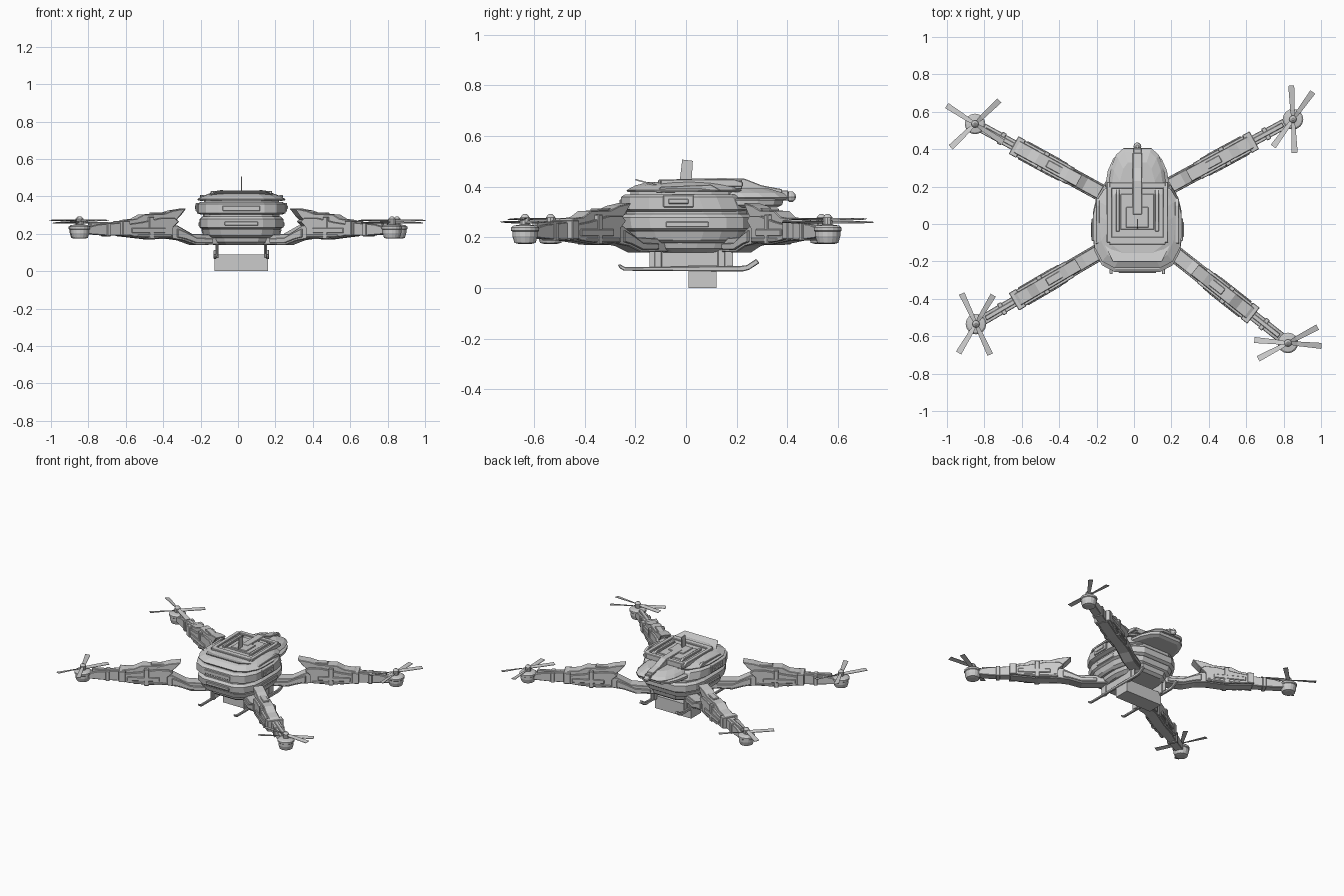
import bpy, bmesh, math
from mathutils import Matrix

CX = 0.018  # centre line of the hull
I = Matrix.Identity(4)
SIDE = Matrix.Rotation(math.pi / 2, 4, 'Z')  # local x -> world y


def finish(name, bm, M=I, bevel=0.0):
    bmesh.ops.recalc_face_normals(bm, faces=bm.faces)
    me = bpy.data.meshes.new(name)
    bm.to_mesh(me)
    bm.free()
    ob = bpy.data.objects.new(name, me)
    ob.matrix_world = M
    bpy.context.collection.objects.link(ob)
    if bevel:
        m = ob.modifiers.new("bevel", 'BEVEL')
        m.width, m.segments = bevel, 1
    return ob


def loft(name, rings, M=I):
    bm = bmesh.new()
    loops = [[bm.verts.new(p) for p in r] for r in rings]
    n = len(loops[0])
    for a, b in zip(loops, loops[1:]):
        for i in range(n):
            bm.faces.new((a[i], a[(i + 1) % n], b[(i + 1) % n], b[i]))
    bm.faces.new(loops[0])
    bm.faces.new(loops[-1])
    return finish(name, bm, M)


def prism(name, pts, w, M=I, bevel=0.003):
    """Profile in local xz, extruded symmetrically along local y."""
    bm = bmesh.new()
    f = bm.faces.new([bm.verts.new((x, -w / 2, z)) for x, z in pts])
    r = bmesh.ops.extrude_face_region(bm, geom=[f])
    bmesh.ops.translate(bm, vec=(0, w, 0), verts=[v for v in r['geom'] if isinstance(v, bmesh.types.BMVert)])
    return finish(name, bm, M, bevel)


def box(name, x0, x1, y0, y1, z0, z1, M=I, bevel=0.003):
    T = M @ Matrix.Translation((0, (y0 + y1) / 2, 0))
    return prism(name, [(x0, z0), (x1, z0), (x1, z1), (x0, z1)], y1 - y0, T, bevel)


def lathe(name, prof, n, M=I):
    return loft(name, [[(r * math.cos(2 * math.pi * i / n), r * math.sin(2 * math.pi * i / n), z)
                        for i in range(n)] for r, z in prof], M)


def outline(z, hw, yf, yr):
    """Chamfered hull cross-section: half width, front y, rear y."""
    half = [(.52, yf), (.8, yf + .035), (.97, yf + .11), (1, yf + .17),
            (1, yr - .17), (.93, yr - .1), (.76, yr - .035), (.5, yr)]
    pts = [(CX + hw * a, y, z) for a, y in half]
    return pts + [(2 * CX - x, y, z) for x, y, z in reversed(pts)]


def hull(name, rows):
    return loft(name, [outline(*r) for r in rows])


# Hull layers, bottom to top
hull("belly_plate", [(.14, .15, -.16, .19), (.155, .17, -.18, .21), (.19, .18, -.19, .22)])
hull("lower_hull", [(.178, .19, -.2, .21), (.19, .205, -.225, .23), (.222, .215, -.235, .24), (.23, .2, -.22, .23)])
hull("middle_hull", [(.225, .21, -.235, .245), (.235, .225, -.25, .26), (.278, .225, -.255, .26),
                     (.292, .21, -.24, .245)])
hull("hull_groove", [(.285, .205, -.235, .24), (.315, .205, -.235, .24)])
hull("upper_hull", [(.302, .215, -.24, .23), (.31, .236, -.256, .24), (.36, .236, -.256, .22),
                    (.37, .22, -.24, .21)])
hull("neck", [(.365, .2, -.22, .2), (.385, .2, -.22, .2)])
hull("roof", [(.378, .232, -.23, .21), (.386, .236, -.235, .22), (.405, .2, -.2, .21), (.418, .165, -.15, .19)])

# Rear housing with stepped shells
hull("rear_shell_lower", [(.318, .15, .02, .36), (.328, .17, .0, .38), (.345, .17, 0, .385), (.352, .16, .01, .375)])
hull("rear_shell_upper", [(.348, .14, .0, .395), (.358, .15, .0, .405), (.375, .135, 0, .385), (.392, .1, 0, .33)])
lathe("rear_sensor", [(.008, -.02), (.017, -.012), (.021, 0), (.017, .012), (.008, .02)], 10,
      Matrix.Translation((CX, .415, .36)))
box("rear_sensor_mount", CX - .022, CX + .022, .34, .405, .345, .385)

# Roof deck: frame rails, hatch, spine, raised front visor
for s in (-1, 1):
    prism("deck_rail", [(-.1, .4), (-.1, .428), (.19, .43), (.225, .418), (.225, .4)], .028,
          Matrix.Translation((CX + s * .15, 0, 0)) @ SIDE)
    prism("hatch_rail", [(-.04, .41), (-.04, .43), (.16, .434), (.19, .415)], .02,
          Matrix.Translation((CX + s * .105, 0, 0)) @ SIDE)
box("deck_rear_bar", CX - .15, CX + .15, .19, .222, .39, .428)
box("deck_front_bar", CX - .15, CX + .15, -.11, -.07, .4, .428)
box("hatch", CX - .09, CX + .09, -.03, .16, .41, .424)
box("hatch_inset", CX - .06, CX + .06, -.02, .09, .42, .43)
prism("deck_spine", [(.05, .41), (.05, .432), (.23, .432), (.3, .405), (.38, .39), (.38, .37)], .05,
      Matrix.Translation((CX, 0, 0)) @ SIDE)
loft("front_visor", [[(CX + a, y, z + t) for a, y, z in
                      ((-.13, -.2, .425), (.13, -.2, .425), (.175, -.11, .4), (-.175, -.11, .4))] for t in (0, .006)])
prism("tail_fin", [(-.025, .42), (-.015, .507), (.027, .502), (.022, .42)], .006,
      Matrix.Translation((CX, 0, 0)) @ SIDE, 0)

# Side vents and front trim
for s in (-1, 1):
    x = CX + s * .234
    box("side_vent", x - .01, x + .01, -.09, .03, .318, .366)
    box("side_vent_slot", x - .014, x + .014, -.07, .01, .332, .352)
    box("side_strip", CX + s * .222 - .008, CX + s * .222 + .008, -.08, .09, .24, .262)
    prism("roof_edge_fin", [(-.12, .375), (-.1, .4), (.1, .408), (.14, .385)], .02,
          Matrix.Translation((CX + s * .212, 0, 0)) @ SIDE)
box("front_sensor_bar", CX - .1, CX + .1, -.262, -.23, .322, .35)
box("front_lower_trim", CX - .09, CX + .09, -.262, -.23, .245, .265)

# Landing skids with side webs, and the payload box between them
for s in (-1, 1):
    T = Matrix.Translation((CX + s * .14, 0, 0)) @ SIDE
    prism("skid_rail", [(-.27, .092), (-.262, .078), (-.245, .068), (.225, .065), (.25, .072), (.29, .098),
                        (.278, .115), (.24, .09), (.21, .086), (-.24, .082), (-.262, .094)], .016, T)
    prism("skid_web", [(-.145, .08), (.185, .08), (.185, .15), (-.145, .15)], .006,
          Matrix.Translation((CX + s * .13, 0, 0)) @ SIDE, 0)
    for y in (-.11, .14):
        box("skid_strut", CX + s * .13 - .008, CX + s * .13 + .008, y - .015, y + .015, .07, .18)
box("payload_box", -.125, .16, .01, .12, 0, .09, I, 0)

# Arm profiles: (distance inward from the motor, height)
BEAM = [(.02, .2), (.02, .232), (.1, .25), (.27, .262), (.27, .19), (.14, .192)]
CORE = [(.24, .188), (.24, .262), (.27, .274), (.33, .28), (.38, .304), (.5, .306), (.56, .324), (.635, .335),
        (.6, .295), (.55, .25), (.55, .175), (.42, .17)]
SHELL = [(.25, .2), (.265, .25), (.36, .262), (.48, .285), (.56, .285), (.585, .265), (.55, .235), (.55, .18),
         (.43, .175), (.3, .187)]
LINK = [(.5, .18), (.5, .245), (.58, .245), (.67, .2), (.92, .192), (.92, .145), (.7, .14), (.62, .165)]
LINK_SIDE = [(.58, .182), (.58, .228), (.64, .205), (.7, .178), (.8, .175), (.8, .152), (.7, .15), (.63, .172)]
MOTOR = [(.026, .174), (.042, .178), (.05, .205), (.05, .222), (.055, .226), (.055, .238), (.046, .246), (.02, .25)]
HUB = [(.018, .245), (.02, .255), (.02, .278), (.012, .288), (.006, .292)]


def rotor(name, angle, z, M):
    R = M @ Matrix.Translation((0, 0, z)) @ Matrix.Rotation(math.radians(angle), 4, 'Z')
    for k in (0, math.pi):
        B = R @ Matrix.Rotation(k, 4, 'Z')
        rings = [[(x, -w, -t), (x, w, t), (x, w, t + .003), (x, -w, .003 - t)]
                 for x, w, t in ((.01, .008, .004), (.05, .012, .004), (.18, .016, .002))]
        loft(name, rings, B)


# Motor position, arm root, and the two rotor angles
for mx, my, rx, ry, a1, a2 in ((-.85, .535, -.2, .18, 44, 147), (.85, .56, .25, .235, 93, 54),
                               (-.845, -.535, -.17, -.14, 59, 115), (.823, -.636, .2, -.145, 28, -5)):
    P = Matrix.Translation((mx, my, 0))
    A = P @ Matrix.Rotation(math.atan2(ry - my, rx - mx), 4, 'Z')
    prism("arm_beam", BEAM, .056, A)
    prism("arm_core", CORE, .07, A)
    prism("arm_shell", SHELL, .098, A)
    prism("arm_link", LINK, .075, A)
    prism("arm_link_side", LINK_SIDE, .092, A)
    box("arm_side_rib", .29, .5, -.055, .055, .205, .232, A)
    box("arm_side_rib_low", .33, .54, -.053, .053, .183, .197, A)
    box("arm_outer_clamp", .235, .28, -.054, .054, .192, .268, A)
    box("arm_middle_clamp", .4, .43, -.054, .054, .172, .29, A)
    box("arm_beam_collar", .15, .175, -.035, .035, .187, .258, A)
    box("arm_top_slot", .44, .55, -.02, .02, .3, .314, A)
    box("arm_beam_cable", .06, .24, -.012, .012, .235, .262, A)
    lathe("motor", MOTOR, 16, P)
    lathe("rotor_hub", HUB, 10, P)
    rotor("rotor_lower", a1, .258, P)
    rotor("rotor_upper", a2, .27, P)
